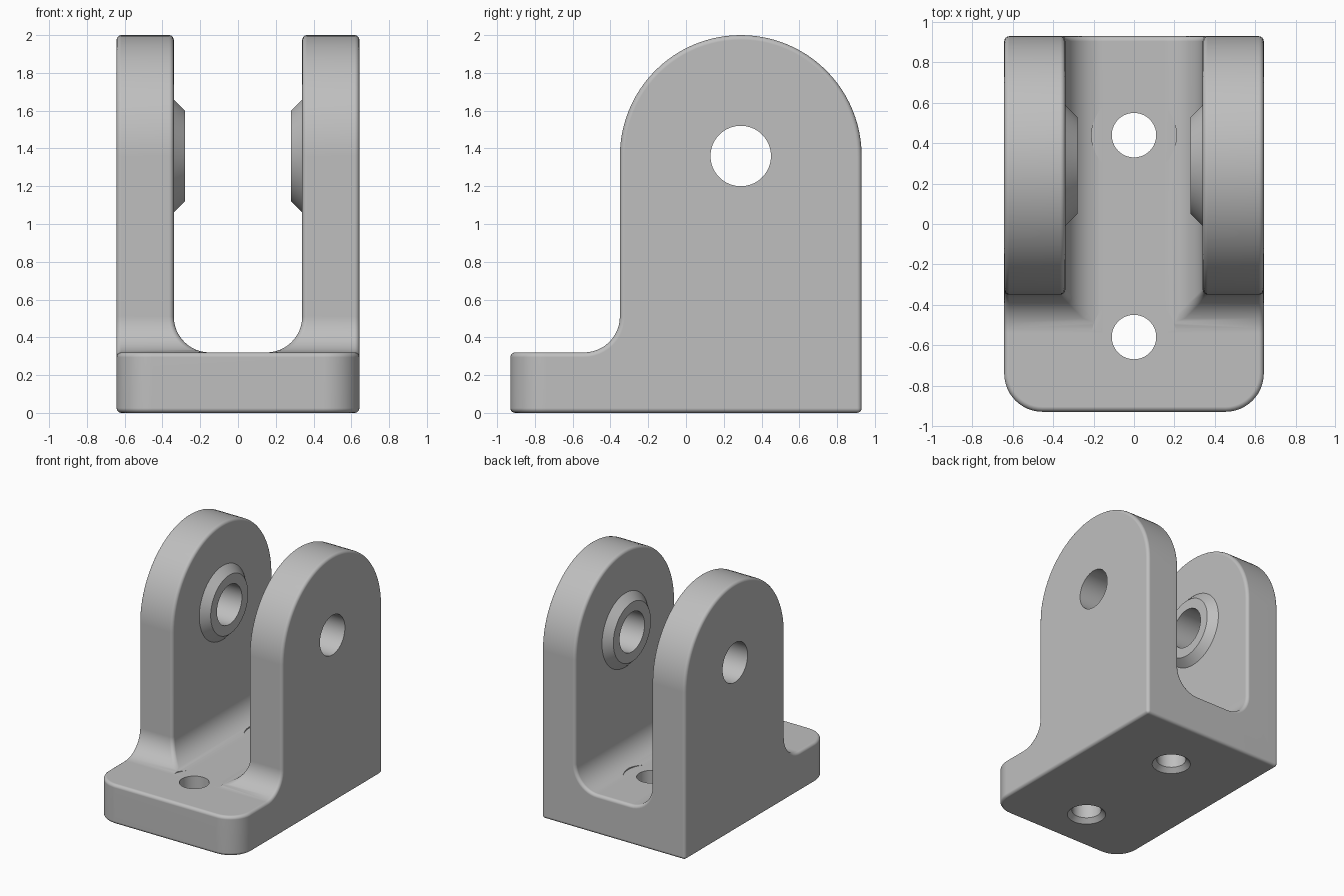
import bpy, bmesh
from math import sin, cos, pi

cube = bpy.data.objects.get("Cube")
if cube:
    bpy.data.objects.remove(cube)

# Main dimensions
W, INNER = 0.643, 0.34          # outer and inner faces of the arms
FRONT, BACK = -0.93, 0.93
ARM_FRONT, FLOOR = -0.35, 0.32
R = 0.19                        # fillets and front corners
PIN_Y, PIN_Z, ARCH = 0.29, 1.36, 0.64
STEPS, ARCH_STEPS = 12, 48

mat = bpy.data.materials.new("grey metal")
mat.use_nodes = True
grey = (0.52, 0.52, 0.52, 1)
mat.diffuse_color = grey
mat.node_tree.nodes["Principled BSDF"].inputs["Base Color"].default_value = grey


def activate(obj):
    bpy.ops.object.select_all(action='DESELECT')
    obj.select_set(True)
    bpy.context.view_layer.objects.active = obj


def half_bracket():
    """Left half of the bracket, open on x = 0."""
    bm = bmesh.new()

    def face(points):
        bm.faces.new([bm.verts.new(p) for p in points])

    def strip(a, b):
        for i in range(len(a) - 1):
            face([a[i], a[i + 1], b[i + 1], b[i]])

    # Fillet levels: distance from the arm wall and height
    angles = [k / STEPS * pi / 2 for k in range(STEPS + 1)]
    levels = [(R * (1 - sin(a)), FLOOR + R * (1 - cos(a))) for a in angles]
    arch = [(PIN_Y - ARCH * cos(pi * k / ARCH_STEPS), PIN_Z + ARCH * sin(pi * k / ARCH_STEPS))
            for k in range(ARCH_STEPS + 1)]
    mitre = [(INNER - d, ARM_FRONT - d, z) for d, z in levels]
    slope = [(W, ARM_FRONT - d, z) for d, z in levels]
    trough = [(INNER - d, BACK, z) for d, z in levels]
    outer = [(W, y, z) for y, z in arch]
    inner = [(INNER, y, z) for y, z in arch]
    corner = [(W - R + R * cos(a), FRONT + R - R * sin(a)) for a in angles] + [(0, FRONT)]
    low = [(x, y, 0) for x, y in corner]
    high = [(x, y, FLOOR) for x, y in corner]

    # Fillets, arm rim and front wall
    strip(mitre, slope)
    strip(mitre, trough)
    strip([mitre[-1]] + inner, [slope[-1]] + outer)
    strip(low, high)
    # Flat faces: arm inside, arm outside, back, floor, underside
    face([mitre[-1]] + inner + [trough[-1]])
    face([low[0], (W, BACK, 0)] + outer[::-1] + slope[::-1] + [high[0]])
    face([(0, BACK, 0), (W, BACK, 0), outer[-1], inner[-1]] + trough[::-1] + [(0, BACK, FLOOR)])
    face([(0, BACK, FLOOR), trough[0], mitre[0], slope[0]] + high)
    face([(0, BACK, 0), (W, BACK, 0)] + low)

    bmesh.ops.remove_doubles(bm, verts=bm.verts, dist=1e-5)
    bmesh.ops.recalc_face_normals(bm, faces=bm.faces)
    mesh = bpy.data.meshes.new("bracket")
    bm.to_mesh(mesh)
    bm.free()
    mesh.materials.append(mat)
    obj = bpy.data.objects.new("bracket", mesh)
    bpy.context.collection.objects.link(obj)
    return obj


def apply(obj, name, kind, **settings):
    mod = obj.modifiers.new(name, kind)
    for key, value in settings.items():
        setattr(mod, key, value)
    activate(obj)
    bpy.ops.object.modifier_apply(modifier=name)


def combine(obj, operation, r1, r2, depth, location, turn=0):
    """Join or cut a cone or cylinder, then discard the helper."""
    bpy.ops.mesh.primitive_cone_add(vertices=64, radius1=r1, radius2=r2, depth=depth,
                                    location=location, rotation=(0, turn, 0))
    tool = bpy.context.object
    tool.hide_render = True
    tool.data.materials.append(mat)
    apply(obj, "tool", 'BOOLEAN', operation=operation, solver='EXACT', object=tool)
    bpy.data.objects.remove(tool)


bracket = half_bracket()
apply(bracket, "mirror", 'MIRROR', use_clip=True)
apply(bracket, "round_edges", 'BEVEL', width=0.025, segments=4, limit_method='ANGLE',
      angle_limit=pi / 6, use_clamp_overlap=False)

# Tapered bosses inside the arms, then the pin hole through both
for side in (1, -1):
    combine(bracket, 'UNION', 0.36, 0.24, 0.12, (side * 0.34, PIN_Y, PIN_Z), -side * pi / 2)
combine(bracket, 'DIFFERENCE', 0.16, 0.16, 2, (0, PIN_Y, PIN_Z), pi / 2)

# Mounting holes with a spot face above and a countersink below
for y in (0.44, -0.56):
    combine(bracket, 'DIFFERENCE', 0.11, 0.11, 1, (0, y, 0.2))
    combine(bracket, 'DIFFERENCE', 0.21, 0.21, 0.1, (0, y, FLOOR + 0.0505))
    combine(bracket, 'DIFFERENCE', 0.18, 0.11, 0.07, (0, y, 0))

activate(bracket)
bpy.ops.object.shade_smooth_by_angle(angle=pi / 6)
weighted = bracket.modifiers.new("clean_shading", 'WEIGHTED_NORMAL')
weighted.keep_sharp = True
